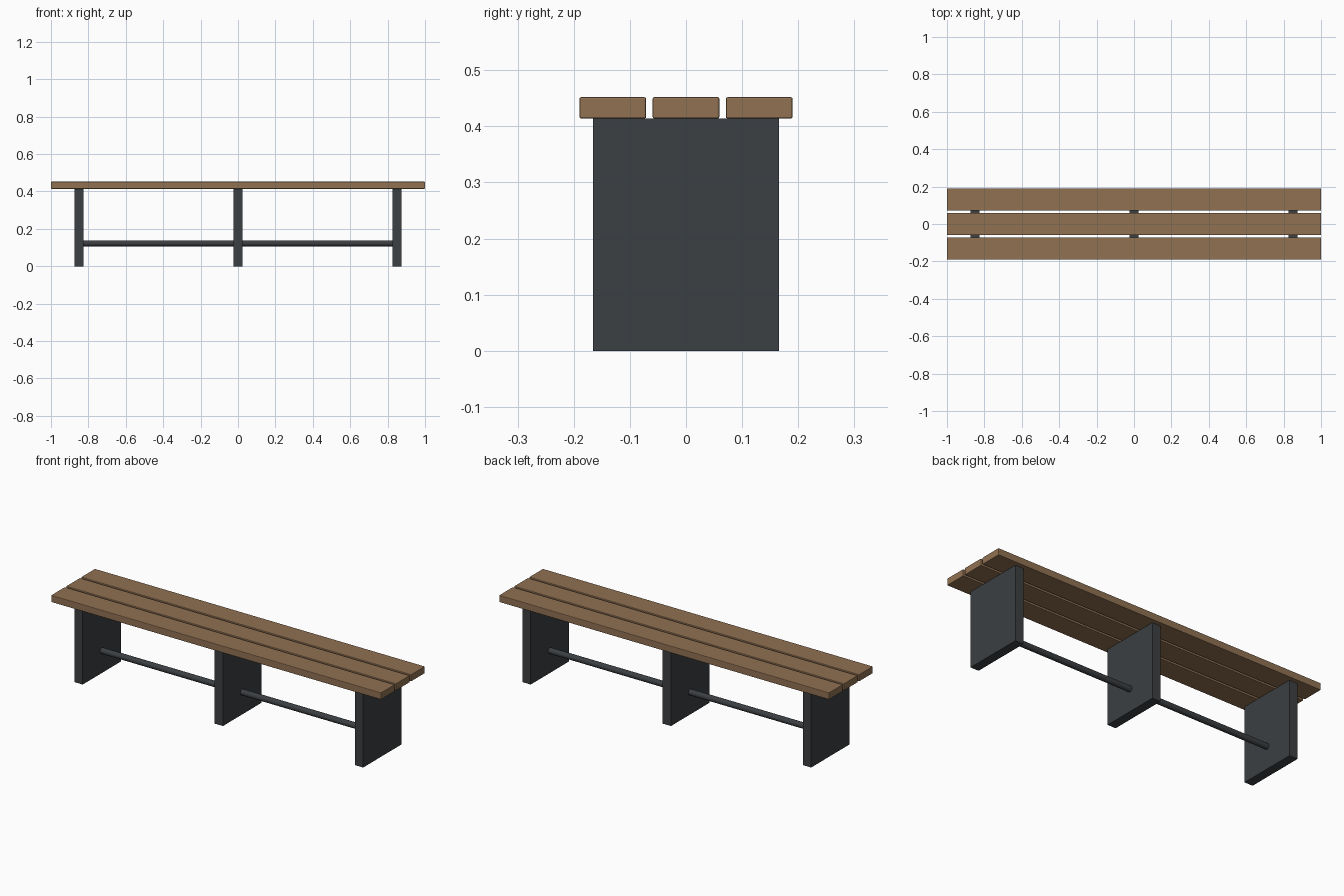
import bpy, math

if "Cube" in bpy.data.objects:
    bpy.data.objects.remove(bpy.data.objects["Cube"])


def material(name, color):
    m = bpy.data.materials.new(name)
    m.diffuse_color = (*color, 1)
    m.use_nodes = True
    m.node_tree.nodes["Principled BSDF"].inputs["Base Color"].default_value = m.diffuse_color
    return m


wood = material("wood", (0.28, 0.165, 0.085))
metal = material("dark_metal", (0.045, 0.05, 0.055))


def box(name, center, size, mat, bevel=0):
    bpy.ops.mesh.primitive_cube_add(size=1, location=center)
    ob = bpy.context.object
    ob.name = name
    ob.scale = size
    bpy.ops.object.transform_apply(location=False, rotation=False, scale=True)
    ob.data.materials.append(mat)
    if bevel:
        mod = ob.modifiers.new("edge_bevel", 'BEVEL')
        mod.width = bevel
        mod.segments = 2
    return ob


SEAT_BOTTOM, SEAT_TOP = 0.414, 0.452
LEG_X, LEG_THICK = 0.85, 0.05

# Three seat planks with narrow gaps
for side, y in (("front", -0.1305), ("middle", 0), ("back", 0.1305)):
    box(f"{side}_seat_plank", (0, y, (SEAT_BOTTOM + SEAT_TOP) / 2),
        (2, 0.119, SEAT_TOP - SEAT_BOTTOM), wood, 0.003)

# Three upright leg panels
for side, x in (("left", -LEG_X), ("middle", 0), ("right", LEG_X)):
    box(f"{side}_leg_panel", (x, 0, SEAT_BOTTOM / 2),
        (LEG_THICK, 0.332, SEAT_BOTTOM), metal)

# Round stretcher bar joining the panels
bpy.ops.mesh.primitive_cylinder_add(vertices=16, radius=0.016, depth=2 * LEG_X,
                                    location=(0, 0, 0.123),
                                    rotation=(0, math.pi / 2, 0))
bar = bpy.context.object
bar.name = "stretcher_bar"
bar.data.materials.append(metal)
bpy.ops.object.shade_smooth_by_angle(angle=math.radians(40))
